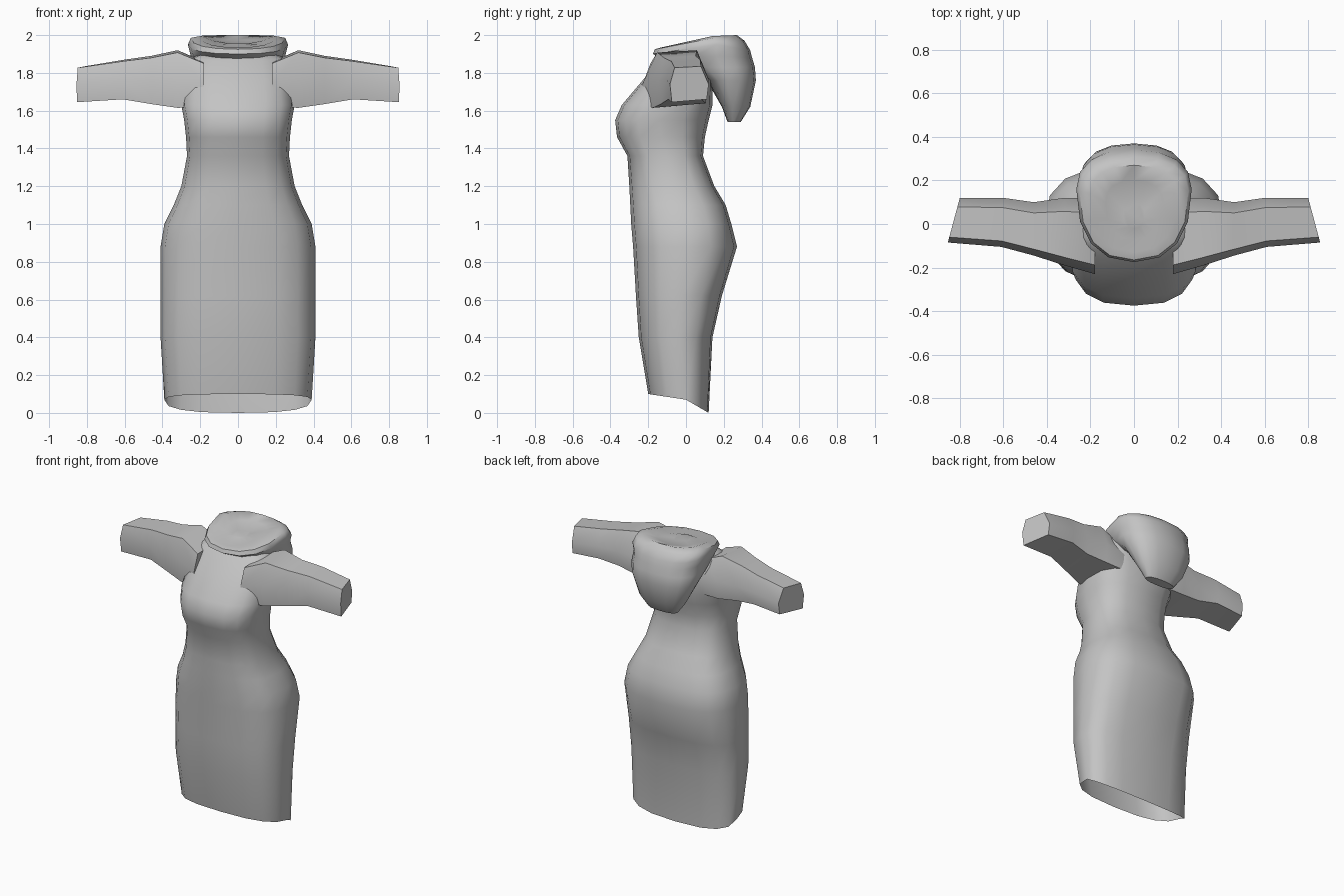
import bpy, bmesh, math

cube = bpy.data.objects.get("Cube")
if cube:
    bpy.data.objects.remove(cube)

# One plain cloth colour
cloth = bpy.data.materials.new("grey_cloth")
cloth.use_nodes = True
cloth.diffuse_color = (0.55, 0.55, 0.55, 1)
bsdf = cloth.node_tree.nodes["Principled BSDF"]
bsdf.inputs["Base Color"].default_value = (0.55, 0.55, 0.55, 1)
bsdf.inputs["Roughness"].default_value = 0.8


def spow(v, e):
    return math.copysign(abs(v) ** e, v)


def ring(front, back, width, mid, z, e=0.75, n=16):
    """Rounded horizontal section; z is (front, side, back) height."""
    zf, zm, zb = z if isinstance(z, tuple) else (z, z, z)
    pts = []
    for i in range(n):
        a = 2 * math.pi * i / n
        c, s = spow(math.cos(a), e), spow(math.sin(a), e)
        y = mid + s * ((back - mid) if s > 0 else (mid - front))
        zz = zm + abs(s) * ((zb if s > 0 else zf) - zm)
        pts.append((c * width, y, zz))
    return pts


def loft(name, rings, cap_start=True, cap_end=True, angle=50):
    bm = bmesh.new()
    loops = [[bm.verts.new(p) for p in r] for r in rings]
    n = len(loops[0])
    for a, b in zip(loops, loops[1:]):
        for i in range(n):
            j = (i + 1) % n
            bm.faces.new((a[i], a[j], b[j], b[i]))
    if cap_start:
        bm.faces.new(loops[0])
    if cap_end:
        bm.faces.new(loops[-1])
    bmesh.ops.recalc_face_normals(bm, faces=bm.faces)
    me = bpy.data.meshes.new(name)
    bm.to_mesh(me)
    bm.free()
    me.materials.append(cloth)
    ob = bpy.data.objects.new(name, me)
    bpy.context.collection.objects.link(ob)
    bpy.ops.object.select_all(action='DESELECT')
    ob.select_set(True)
    bpy.context.view_layer.objects.active = ob
    bpy.ops.object.shade_smooth_by_angle(angle=math.radians(angle))
    return ob


# Dress body, open at the hem: front y, back y, half width, middle y, height
body = [
    (-.20, .12, .39, .00, (.10, .07, .00)),
    (-.25, .14, .41, -.03, .40),
    (-.265, .19, .41, -.02, .62),
    (-.28, .27, .41, .00, .88),
    (-.29, .24, .39, .00, 1.00),
    (-.295, .21, .34, -.02, 1.10),
    (-.30, .15, .30, -.06, 1.20),
    (-.31, .09, .27, -.10, 1.36),
    (-.365, .10, .275, -.13, 1.46),
    (-.375, .12, .285, -.14, 1.55),
    (-.34, .14, .30, -.10, 1.63),
    (-.23, .14, .29, -.03, 1.76),
    (-.14, .12, .26, .00, 1.87),
    (-.10, .10, .20, .00, 1.90),
]
loft("dress_body", [ring(*r) for r in body], cap_start=False)

# Sleeves: x at front, x at back, front y, back y, bottom z, top z
sleeve = [
    (.18, .18, -.23, .12, 1.62, 1.86),
    (.32, .32, -.19, .12, 1.615, 1.92),
    (.46, .46, -.145, .10, 1.635, 1.89),
    (.61, .60, -.105, .12, 1.66, 1.87),
    (.855, .80, -.085, .12, 1.645, 1.835),
]


def sleeve_ring(xf, xb, yf, yb, z0, z1, side):
    # Six-sided section in fractions of its width and height
    shape = [(0, .5), (.12, .96), (.8, 1), (1, .5), (.95, .08), (.05, 0)]
    return [(side * (xf + (xb - xf) * u), yf + (yb - yf) * u, z0 + (z1 - z0) * v)
            for u, v in shape]


for label, side in (("left", 1), ("right", -1)):
    loft(label + "_sleeve", [sleeve_ring(*r, side) for r in sleeve])

# Lowered hood hanging behind the neck, with a shallow dished top
hood = [
    (.22, .29, .11, .25, 1.54),
    (.19, .34, .17, .25, 1.62),
    (.11, .37, .235, .22, 1.76),
    (.00, .365, .25, .19, 1.83),
    (-.12, .35, .25, .16, (1.87, 1.89, 1.88)),
    (-.175, .34, .265, .16, (1.90, 1.95, 1.92)),
    (-.165, .31, .25, .15, (1.925, 1.985, 1.97)),
    (-.13, .27, .20, .14, (1.935, 1.995, 2.0)),
    (-.07, .20, .13, .10, (1.93, 1.97, 1.975)),
    (-.02, .10, .05, .04, 1.955),
]
loft("hood", [ring(*r, e=0.85) for r in hood])
